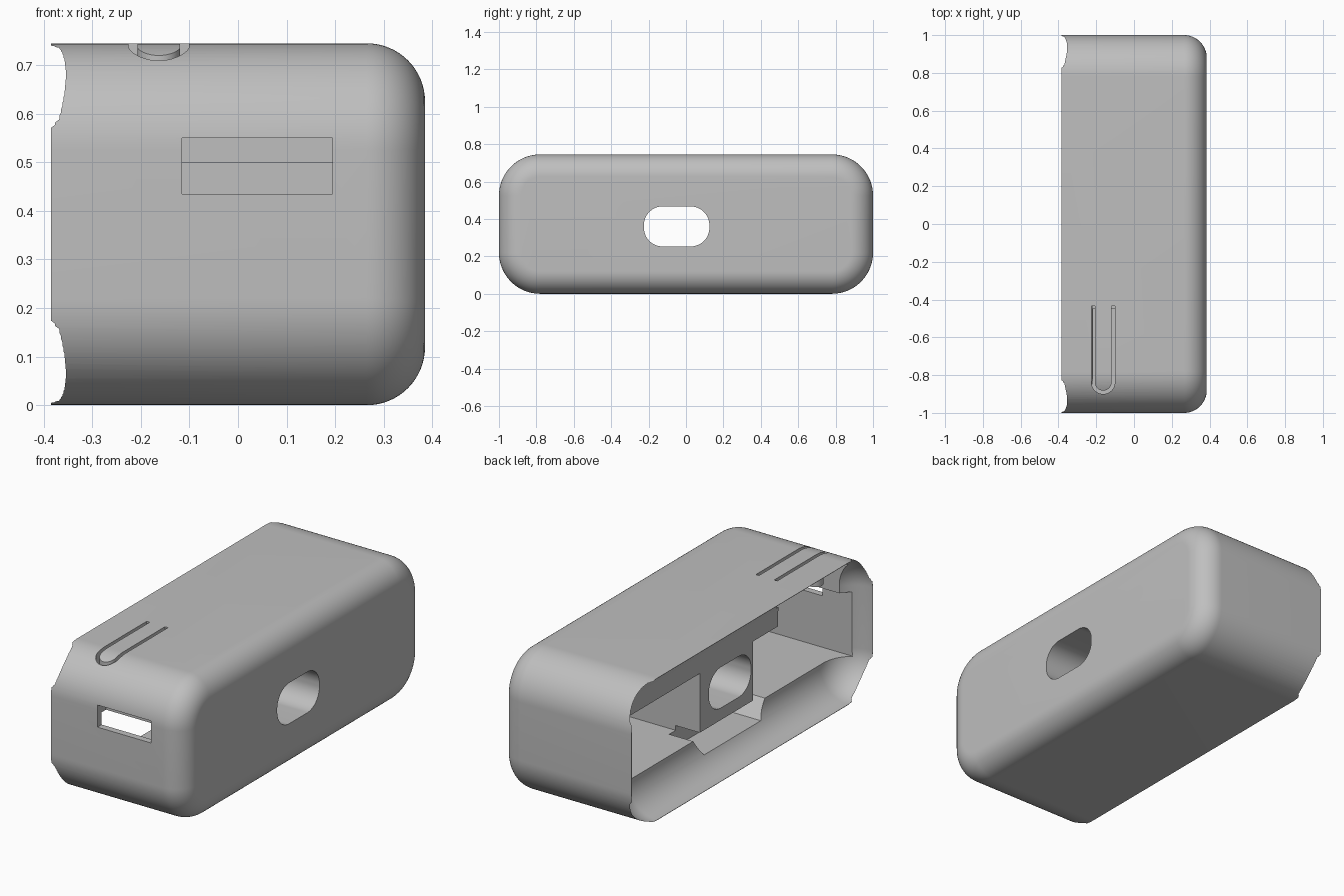
import bpy, bmesh, math

cube = bpy.data.objects.get("Cube")
if cube:
    bpy.data.objects.remove(cube, do_unlink=True)

grey = bpy.data.materials.new("matte grey")
grey.use_nodes = True
COLOUR = (0.52, 0.52, 0.52, 1)
grey.diffuse_color = COLOUR
grey.node_tree.nodes["Principled BSDF"].inputs["Base Color"].default_value = COLOUR

HALF_X, HALF_Y, HEIGHT = 0.385, 1.0, 0.745
MID = HEIGHT / 2


def ring(half_w, half_h, r, cu=0, cv=0, steps=24):
    """Rounded rectangle outline as (u, v) points."""
    pts = []
    for k, (su, sv) in enumerate(((1, 1), (-1, 1), (-1, -1), (1, -1))):
        for i in range(steps + 1):
            a = math.pi / 2 * (k + i / steps)
            pts.append((cu + su * (half_w - r) + r * math.cos(a),
                        cv + sv * (half_h - r) + r * math.sin(a)))
    return pts


def loft(name, rings):
    """Closed solid through a stack of equal rings of 3D points."""
    bm = bmesh.new()
    rows = [[bm.verts.new(p) for p in pts] for pts in rings]
    n = len(rows[0])
    for a, b in zip(rows, rows[1:]):
        for i in range(n):
            j = (i + 1) % n
            bm.faces.new((a[i], a[j], b[j], b[i]))
    bm.faces.new(rows[0][::-1])
    bm.faces.new(rows[-1])
    bmesh.ops.recalc_face_normals(bm, faces=bm.faces)
    mesh = bpy.data.meshes.new(name)
    bm.to_mesh(mesh)
    bm.free()
    obj = bpy.data.objects.new(name, mesh)
    bpy.context.collection.objects.link(obj)
    mesh.materials.append(grey)
    return obj


def along_x(name, outline, x0, x1):
    return loft(name, [[(x, u, v) for u, v in outline] for x in (x0, x1)])


def along_z(name, outline, z0, z1):
    return loft(name, [[(u, v, z) for u, v in outline] for z in (z0, z1)])


def box(name, x0, x1, y0, y1, z0, z1):
    return along_x(name, [(y0, z0), (y1, z0), (y1, z1), (y0, z1)], x0, x1)


def rounded_end(name, start, end, fillet, corner, inset):
    """Rounded bar along x whose far end has a filleted edge."""
    stations = [(start, 0)]
    for i in range(17):
        a = math.pi / 2 * i / 16
        stations.append((end - fillet + fillet * math.sin(a),
                         fillet * (1 - math.cos(a))))
    rings = []
    for x, d in stations:
        outline = ring(HALF_Y - inset - d, MID - inset - d, corner - d, 0, MID)
        rings.append([(x, u, v) for u, v in outline])
    return loft(name, rings)


def apply_boolean(target, tool, operation="DIFFERENCE"):
    mod = target.modifiers.new("cut", "BOOLEAN")
    mod.operation = operation
    mod.solver = "EXACT"
    mod.object = tool
    bpy.context.view_layer.objects.active = target
    bpy.ops.object.modifier_apply(modifier=mod.name)
    bpy.data.objects.remove(tool, do_unlink=True)


# Outer housing and the dished recess in its open side
housing = rounded_end("housing", -HALF_X, HALF_X, 0.12, 0.22, 0)
apply_boolean(housing, rounded_end("dish", -0.6, -0.22, 0.165, 0.206, 0.002))

# Hollows on either side of the slotted block
apply_boolean(housing, box("front_hollow", -0.45, 0.3, -0.965, -0.24, 0.165, 0.5))
apply_boolean(housing, box("back_hollow", -0.45, 0.3, 0.2, 0.965, 0.165, 0.5))

# Tapered recess under the block
taper = [(-0.36, 0.19), (-0.27, 0.08), (0.2, 0.08), (0.27, 0.19)]
apply_boolean(housing, along_x("block_recess", taper, -0.45, -0.08))

# Space under the latch, front window and side slot
apply_boolean(housing, box("latch_space", -0.45, -0.06, -0.92, -0.45, 0.45, 0.665))
apply_boolean(housing, box("window", -0.115, 0.195, -1.1, -0.93, 0.435, 0.55))
apply_boolean(housing, along_x("side_slot", ring(0.175, 0.107, 0.1, -0.05, 0.36), -0.6, 0.6))

# U-shaped groove that frees the latch tongue
CX, CY = -0.163, -0.838
OUTER, INNER, TOP_Y = 0.062, 0.044, -0.435
groove = [(CX + OUTER, TOP_Y)]
for i in range(25):
    a = -math.pi * i / 24
    groove.append((CX + OUTER * math.cos(a), CY + OUTER * math.sin(a)))
groove += [(CX - OUTER, TOP_Y), (CX - INNER, TOP_Y)]
for i in range(25):
    a = -math.pi * (1 - i / 24)
    groove.append((CX + INNER * math.cos(a), CY + INNER * math.sin(a)))
groove.append((CX + INNER, TOP_Y))
apply_boolean(housing, along_z("groove", groove, 0.6, 0.9))

# Post below the tongue
post = along_z("latch_post", ring(0.04, 0.04, 0.039, CX, CY, 8), 0.56, 0.68)

for obj in (housing, post):
    bpy.ops.object.select_all(action="DESELECT")
    obj.select_set(True)
    bpy.context.view_layer.objects.active = obj
    bpy.ops.object.shade_smooth_by_angle(angle=math.radians(30))
